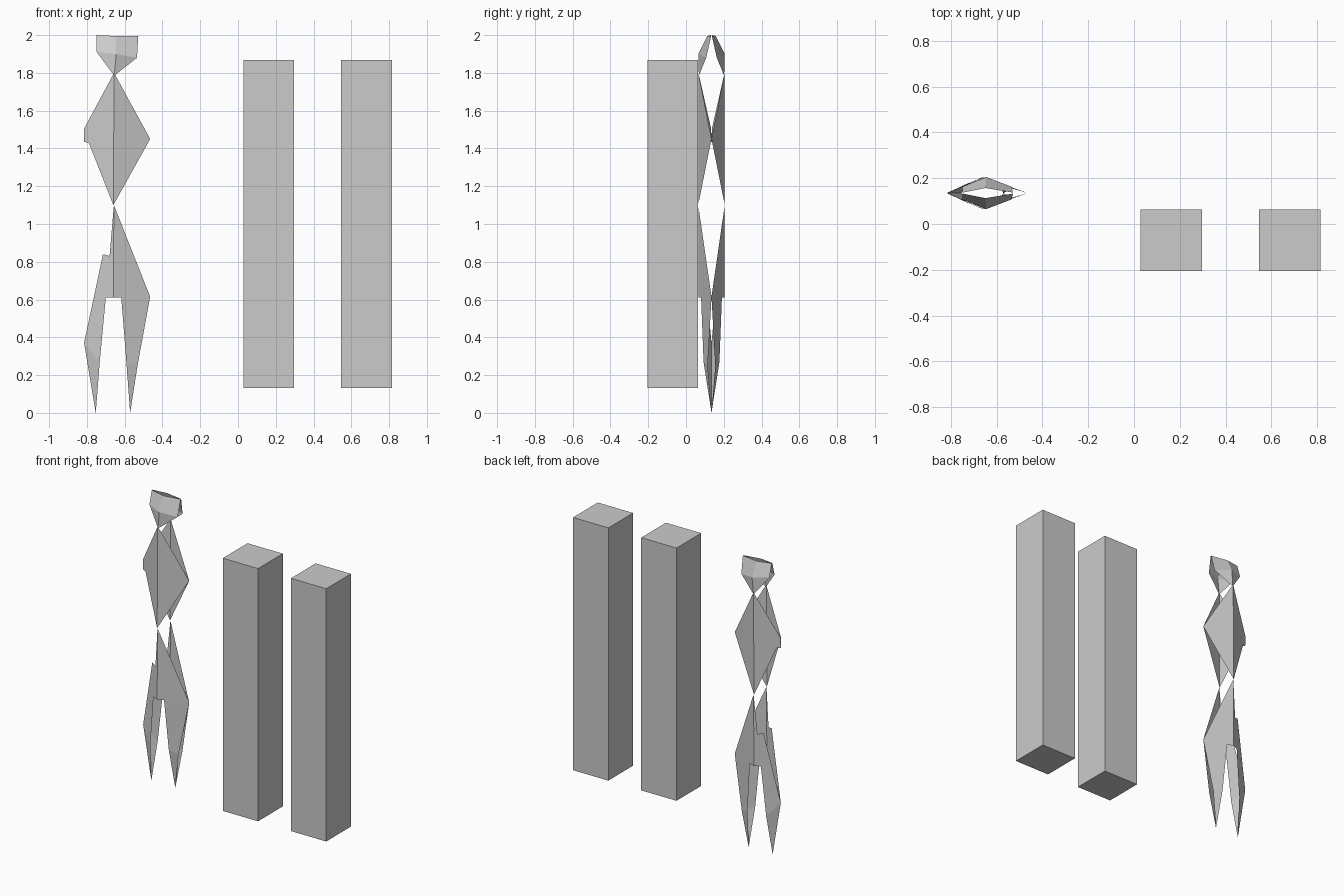
import bpy

AXIS_Y = 0.135   # centre plane of the thin folded figure


def mesh_object(name, verts, faces):
    mesh = bpy.data.meshes.new(name)
    mesh.from_pydata(verts, [], faces)
    mesh.update()
    ob = bpy.data.objects.new(name, mesh)
    bpy.context.collection.objects.link(ob)
    return ob


def folded_shell(name, points, faces):
    """Front sheet from (x, depth, z) points, mirrored to a matching back sheet."""
    n = len(points)
    verts = [(x, AXIS_Y - d, z) for x, d, z in points]
    verts += [(x, AXIS_Y + d, z) for x, d, z in points]
    back = [tuple(i + n for i in reversed(f)) for f in faces]
    return mesh_object(name, verts, list(faces) + back)


def box(name, x0, x1, y0, y1, z0, z1):
    bpy.ops.mesh.primitive_cube_add(size=1, location=((x0 + x1) / 2, (y0 + y1) / 2, (z0 + z1) / 2))
    ob = bpy.context.object
    ob.name = name
    ob.scale = (x1 - x0, y1 - y0, z1 - z0)
    return ob


# two square pillars
for name, x0 in (("pillar_inner", 0.028), ("pillar_outer", 0.546)):
    box(name, x0, x0 + 0.268, -0.205, 0.063, 0.132, 1.868)

# head: open band narrowing to the neck
folded_shell("head", [
    (-0.655, 0.067, 1.785),   # neck tip
    (-0.645, 0.070, 1.90),    # brow
    (-0.648, 0.022, 1.995),   # middle of rim
    (-0.748, 0.028, 1.91), (-0.748, 0.002, 2.0),
    (-0.535, 0.028, 1.88), (-0.528, 0.002, 1.995),
], [(0, 1, 3), (3, 1, 2, 4), (0, 5, 1), (1, 5, 6, 2)])

# torso: folded diamond with a clipped left corner
folded_shell("torso", [
    (-0.656, 0.069, 1.80), (-0.660, 0.070, 1.10),
    (-0.815, 0.002, 1.505), (-0.815, 0.0, 1.435), (-0.79, 0.009, 1.43),
    (-0.465, 0.0, 1.45),
], [(0, 2, 3, 4, 1), (0, 1, 5)])

# hips and legs: folded sheet splitting into two pointed legs
folded_shell("legs", [
    (-0.657, 0.070, 1.10), (-0.660, 0.070, 0.61),
    # left leg
    (-0.680, 0.060, 0.83), (-0.715, 0.044, 0.84), (-0.815, 0.0, 0.37),
    (-0.753, 0.0, 0.0), (-0.732, 0.040, 0.27), (-0.700, 0.052, 0.61),
    # right leg
    (-0.465, 0.0, 0.615), (-0.532, 0.020, 0.25), (-0.571, 0.0, 0.0),
    (-0.591, 0.042, 0.27), (-0.618, 0.055, 0.61),
], [(0, 2, 7, 1), (2, 3, 7), (3, 4, 6, 7), (4, 5, 6),
    (0, 1, 12, 8), (8, 12, 11, 9), (9, 11, 10)])
